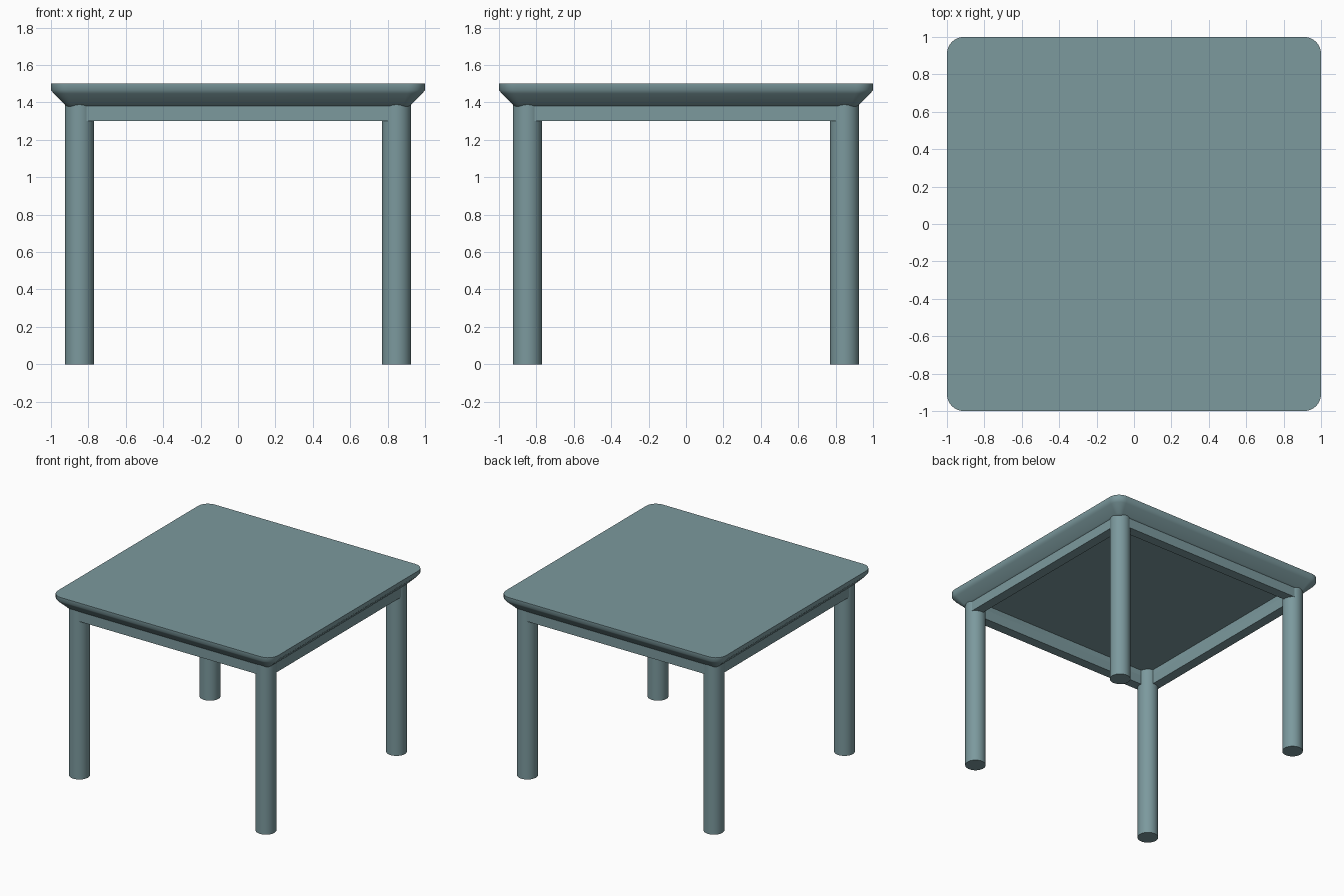
import bpy, bmesh, math

if "Cube" in bpy.data.objects:
    bpy.data.objects.remove(bpy.data.objects["Cube"])

mat = bpy.data.materials.new("muted_teal")
mat.diffuse_color = (0.2, 0.32, 0.34, 1)
mat.use_nodes = True
mat.node_tree.nodes["Principled BSDF"].inputs["Base Color"].default_value = mat.diffuse_color

LEG = 0.8475      # leg centre offset
OUTER, INNER = 0.915, 0.835   # apron faces


def finish(name, bm):
    bmesh.ops.recalc_face_normals(bm, faces=bm.faces)
    me = bpy.data.meshes.new(name)
    bm.to_mesh(me)
    bm.free()
    ob = bpy.data.objects.new(name, me)
    bpy.context.collection.objects.link(ob)
    me.materials.append(mat)
    bpy.context.view_layer.objects.active = ob
    ob.select_set(True)
    bpy.ops.object.shade_smooth_by_angle(angle=math.radians(50))
    ob.select_set(False)
    return ob


def rounded_square(bm, half, radius, z, steps=8):
    ring = []
    for q in range(4):
        a0 = q * math.pi / 2
        cx = (half - radius) * (1 if q in (0, 3) else -1)
        cy = (half - radius) * (1 if q in (0, 1) else -1)
        for i in range(steps + 1):
            a = a0 + math.pi / 2 * i / steps
            ring.append(bm.verts.new((cx + radius * math.cos(a),
                                      cy + radius * math.sin(a), z)))
    return ring


# Table top: rounded slab, bevelled underneath, with a shallow recess inside the apron
bm = bmesh.new()
profile = [(1.0, 0.09, 1.5), (1.0, 0.09, 1.467), (0.985, 0.08, 1.447),
           (0.925, 0.04, 1.388), (0.908, 0.03, 1.375),
           (INNER, 0.01, 1.375), (INNER, 0.01, 1.42)]
rings = [rounded_square(bm, *p) for p in profile]
for a, b in zip(rings, rings[1:]):
    n = len(a)
    for i in range(n):
        j = (i + 1) % n
        bm.faces.new((a[i], b[i], b[j], a[j]))
bm.faces.new(rings[0])
bm.faces.new(rings[-1])
finish("table_top", bm)

# Four round legs
for side, sy in (("front", -1), ("back", 1)):
    for hand, sx in (("left", -1), ("right", 1)):
        bm = bmesh.new()
        bmesh.ops.create_cone(bm, cap_ends=True, segments=40, radius1=0.0775,
                              radius2=0.0775, depth=1.425)
        bmesh.ops.translate(bm, verts=bm.verts, vec=(sx * LEG, sy * LEG, 0.7125))
        # keep the leg tops tucked under the bevelled rim
        finish(f"{side}_{hand}_leg", bm)

# Four apron rails running between the legs
for k, name in enumerate(("right", "back", "left", "front")):
    bm = bmesh.new()
    bmesh.ops.create_cube(bm, size=1)
    bmesh.ops.scale(bm, verts=bm.verts, vec=(OUTER - INNER, 1.64, 0.08))
    bmesh.ops.translate(bm, verts=bm.verts, vec=((OUTER + INNER) / 2, 0, 1.34))
    ob = finish(f"{name}_apron", bm)
    ob.rotation_euler.z = k * math.pi / 2
